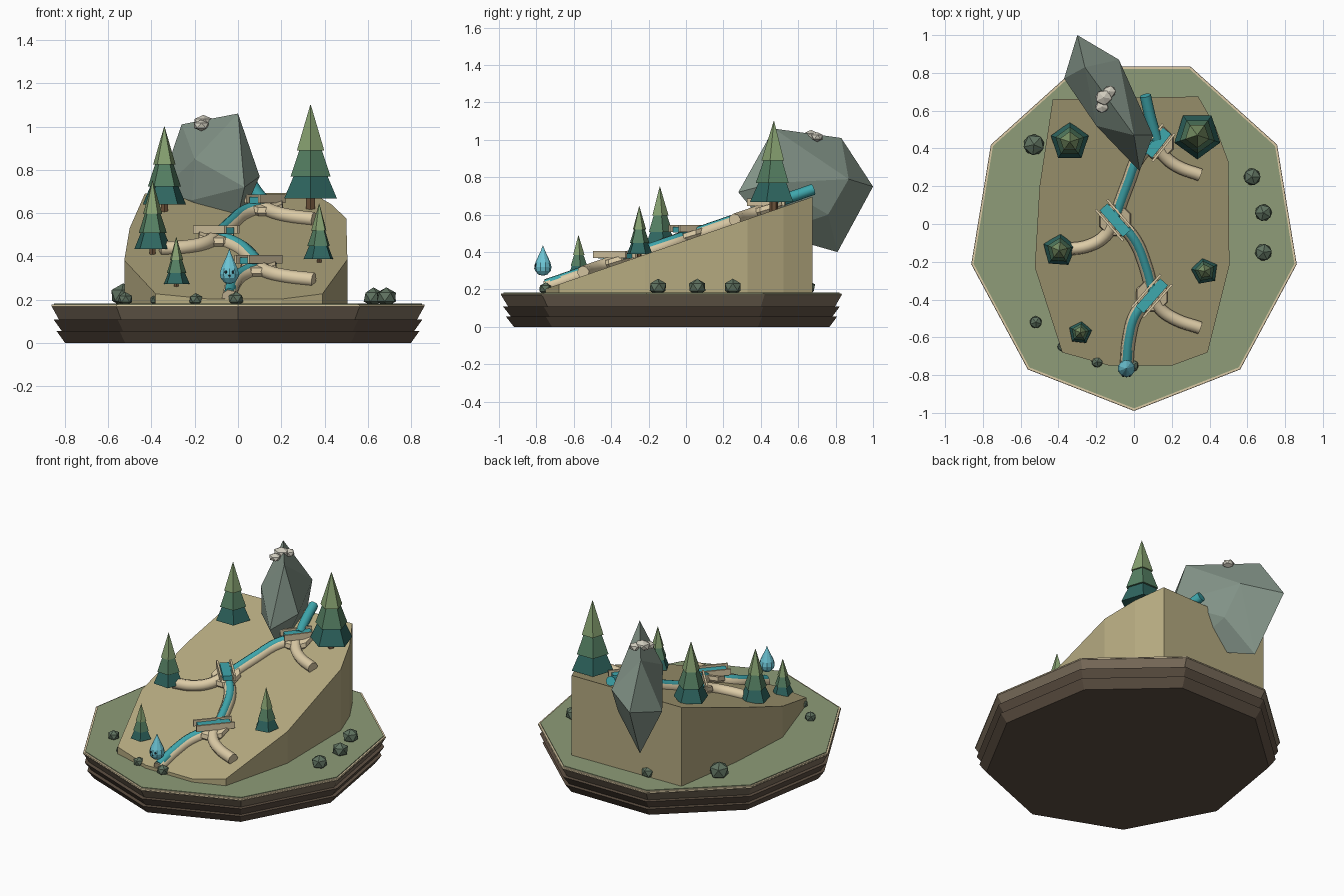
import bpy, bmesh, math
from mathutils import Vector, Matrix

if "Cube" in bpy.data.objects:
    bpy.data.objects.remove(bpy.data.objects["Cube"])

def mat(name, hexcol):
    m = bpy.data.materials.new(name)
    c = [int(hexcol[i:i + 2], 16) / 255 for i in (0, 2, 4)]
    m.diffuse_color = [x / 12.92 if x < .04 else ((x + .055) / 1.055) ** 2.4 for x in c] + [1]
    m.use_nodes = True
    m.node_tree.nodes["Principled BSDF"].inputs["Base Color"].default_value = m.diffuse_color
    return m

GRASS, SOIL, DARK = mat("grass", "8E9C78"), mat("soil", "7E705E"), mat("dark_soil", "5E5043")
SAND, WOOD, BARK = mat("sand", "B5AA80"), mat("wood", "DCCBA6"), mat("bark", "6A5038")
STONE, PALE, BUSH = mat("stone", "85968A"), mat("pale_stone", "CFCBBD"), mat("bush", "5F7260")
WATER, BLACK = mat("water", "3FA8AE"), mat("eye", "1C2A30")
DROP = mat("drop_blue", "6CC4D4")
LEAF = [mat("leaf_low", "2F6660"), mat("leaf_mid", "557F62"), mat("leaf_top", "86A070")]

def add(name, bm, material):
    bmesh.ops.recalc_face_normals(bm, faces=bm.faces)
    me = bpy.data.meshes.new(name)
    bm.to_mesh(me)
    bm.free()
    me.materials.append(material)
    ob = bpy.data.objects.new(name, me)
    bpy.context.collection.objects.link(ob)
    return ob

def loft(name, rings, material):
    bm = bmesh.new()
    vs = [[bm.verts.new(p) for p in r] for r in rings]
    n = len(rings[0])
    for a, b in zip(vs, vs[1:]):
        for i in range(n):
            j = (i + 1) % n
            bm.faces.new((a[i], a[j], b[j], b[i]))
    bm.faces.new(vs[0][::-1])
    bm.faces.new(vs[-1])
    return add(name, bm, material)

def ring(n, rx, ry, z, cx=0, cy=0, rot=-math.pi / 2):
    return [(cx + rx * math.cos(rot + i * math.tau / n),
             cy + ry * math.sin(rot + i * math.tau / n), z) for i in range(n)]

def ico(name, loc, scale, material, rot=0, sub=1):
    bm = bmesh.new()
    bmesh.ops.create_icosphere(bm, subdivisions=sub, radius=1)
    bm.transform(Matrix.Translation(loc) @ Matrix.Rotation(rot, 4, 'Z')
                 @ Matrix.Diagonal((*scale, 1)))
    return add(name, bm, material)

def ground(y):
    return .2 + (y + .76) * .345

# Layered nine-sided base
def slab(name, r0, r1, z0, z1, m):
    loft(name, [ring(9, r, r * 1.074, z, 0, -.05) for r, z in ((r0, z0), (r1, z1))], m)

slab("base_lower", .81, .85, 0, .055, DARK)
slab("base_middle", .825, .865, .055, .11, DARK)
slab("base_upper", .84, .875, .11, .172, SOIL)
slab("base_rim", .875, .873, .168, .178, WOOD)
slab("grass_top", .862, .862, .17, .183, GRASS)

# Sloping hill
foot = [(-.43, .66), (-.5, .2), (-.525, -.23), (-.38, -.68), (-.13, -.75), (.2, -.75),
        (.39, -.68), (.505, -.22), (.5, .33), (.43, .52), (.34, .675)]
loft("hill", [[(x, y, .175) for x, y in foot], [(x, y, ground(y)) for x, y in foot]], SAND)

# Boulder from its twelve corners
bm = bmesh.new()
for p in [(0, .47, 1.06), (-.26, .83, 1.01), (-.30, 1.0, .75), (-.24, .81, .40),
          (.03, .28, .72), (-.02, .46, .5), (.10, .47, .77), (-.08, .87, .79),
          (-.37, .77, .69), (-.2, .52, .85), (-.05, .76, .6), (-.21, .54, .66)]:
    bm.verts.new(p)
bmesh.ops.convex_hull(bm, input=bm.verts)
add("boulder", bm, STONE)
for x, y, z, r in ((-.16, .67, 1.02, .045), (-.13, .70, 1.015, .035), (-.17, .62, 1.005, .035)):
    ico("pale_cap", (x, y, z), (r, r * 1.1, r * .75), PALE, x * 9)

# Five-sided three-tier trees
def tree(x, y, z0, z1, r, rot):
    h = z1 - z0
    loft("tree_trunk", [ring(6, r * .18, r * .18, z, x, y) for z in (z0 - .02, z0 + h * .2)], BARK)
    for m, a, b, ra, rb in zip(LEAF, (.1, .31, .56), (.4, .68, 1), (1, .76, .52), (.5, .27, .01)):
        loft("tree_tier", [ring(5, r * k, r * k, z0 + h * t, x, y, rot)
                           for k, t in ((ra, a), (rb, b))], m)

for t in ((.335, .47, .62, 1.10, .128, -1.57), (-.34, .435, .60, 1.0, .105, 1.57),
          (-.395, -.14, .40, .75, .09, 1.5), (.375, -.25, .36, .645, .073, 1.75),
          (-.285, -.575, .25, .49, .063, 1.45)):
    tree(*t)

# Bushes
for i, (x, y, r) in enumerate(((.625, .25, .05), (.685, .06, .05), (.685, -.15, .05),
                               (-.53, .42, .062), (-.19, .65, .045), (-.52, -.52, .036),
                               (-.38, -.65, .028), (-.195, -.73, .033), (-.01, -.75, .038))):
    ico("bush", (x, y, .18 + r * .65), (r, r, r * .9), BUSH, i * .7)

# Channels laid on the slope
def tube(name, pts, lift, r, m):
    cu = bpy.data.curves.new(name, 'CURVE')
    cu.dimensions, cu.bevel_depth, cu.bevel_resolution = '3D', r, 2
    cu.use_fill_caps, cu.resolution_u = True, 5
    s = cu.splines.new('BEZIER')
    s.bezier_points.add(len(pts) - 1)
    for b, p in zip(s.bezier_points, pts):
        b.co = (p[0], p[1], p[2] if len(p) > 2 else ground(p[1]) + lift)
        b.handle_left_type = b.handle_right_type = 'AUTO'
    ob = bpy.data.objects.new(name, cu)
    bpy.context.collection.objects.link(ob)
    cu.materials.append(m)
    bpy.ops.object.select_all(action='DESELECT')
    bpy.context.view_layer.objects.active = ob
    ob.select_set(True)
    bpy.ops.object.convert(target='MESH')

runs = [[(.12, .44), (.03, .36), (-.03, .22), (-.1, .03)],
        [(-.1, .03), (.0, -.08), (.06, -.22), (.1, -.37)],
        [(.1, -.37), (.01, -.48), (-.025, -.6), (-.04, -.75)]]
for run in runs:
    tube("trough", run, .008, .036, WOOD)
    tube("stream", run, .026, .026, WATER)
tube("spring", [(.12, .45, .655), (.09, .55, .69), (.06, .68, .735)], 0, .03, WATER)
for b in ([(.11, .44), (.16, .36), (.23, .305), (.35, .26)],
          [(-.1, .03), (-.15, -.06), (-.24, -.115), (-.36, -.135)],
          [(.09, -.36), (.14, -.45), (.22, -.505), (.35, -.55)]):
    tube("side_trough", b, .02, .034, WOOD)

# Junction basins with gates
def box(name, size, loc, ang, m):
    bm = bmesh.new()
    bmesh.ops.create_cube(bm, size=1)
    bm.transform(Matrix.Rotation(ang, 4, 'Z') @ Matrix.Translation((0, loc[3], 0))
                 @ Matrix.Diagonal((*size, 1)))
    bm.transform(Matrix.Translation(loc[:3]))
    add(name, bm, m)

for x, y, ang, n in ((.125, .43, .9, .19), (-.1, .02, -.85, .22), (.095, -.38, .85, .23)):
    g = ground(y)
    loft("basin", [[(px, py, z + (py - y) * .3) for px, py, z in ring(8, r, r, z, x, y, .39)]
                   for r, z in ((.06, g - .02), (.09, g + .015), (.085, g + .04))], WOOD)
    for s in (-.04, .04):
        box("gate_wall", (n, .012, .038), (x, y, g + .056, s), ang, WOOD)
    box("gate_water", (n * .85, .055, .03), (x, y, g + .05, 0), ang, WATER)

# Water drop with a face
prof = [(.004, .274), (.025, .28), (.042, .3), (.046, .32), (.04, .345), (.024, .38), (.01, .41), (.001, .435)]
loft("water_drop", [ring(10, r, r, z, -.04, -.765) for r, z in prof], DROP)
for s in (-1, 1):
    ico("eye", (-.04 + s * .017, -.805, .328), (.006, .005, .008), BLACK, 0, 2)
ico("mouth", (-.04, -.808, .311), (.006, .004, .004), BLACK, 0, 2)
